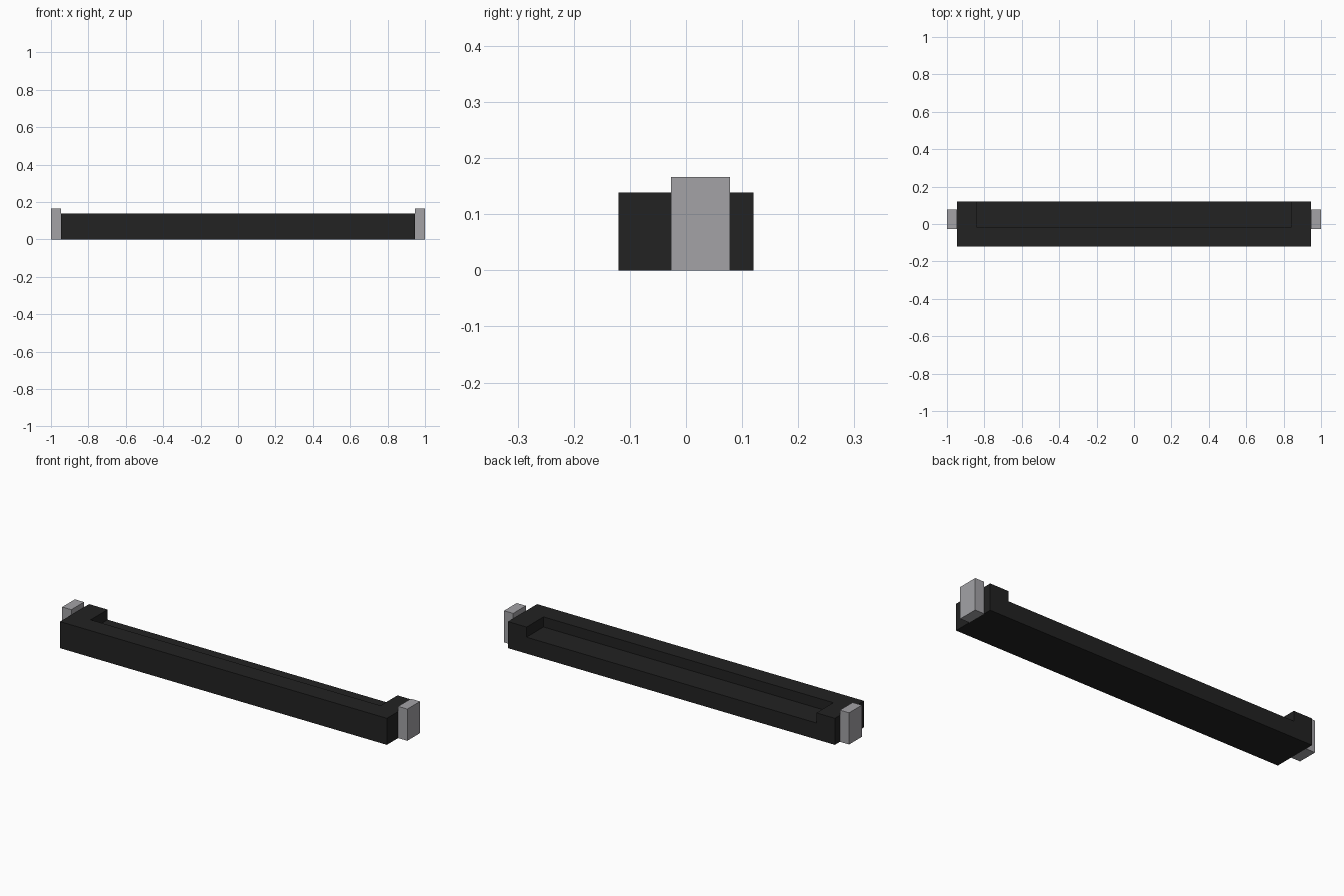
import bpy

default = bpy.data.objects.get("Cube")
if default:
    bpy.data.objects.remove(default, do_unlink=True)


def make_material(name, rgb):
    mat = bpy.data.materials.new(name)
    mat.use_nodes = True
    mat.diffuse_color = (*rgb, 1)
    mat.node_tree.nodes["Principled BSDF"].inputs["Base Color"].default_value = (*rgb, 1)
    return mat


def make_box(name, low, high, mat):
    """Axis-aligned box between two opposite corners."""
    centre = [(a + b) / 2 for a, b in zip(low, high)]
    bpy.ops.mesh.primitive_cube_add(size=1, location=centre)
    box = bpy.context.object
    box.name = name
    box.scale = [b - a for a, b in zip(low, high)]
    bpy.ops.object.transform_apply(location=True, rotation=False, scale=True)
    box.data.materials.append(mat)
    return box


black = make_material("black", (0.016, 0.016, 0.016))
grey = make_material("light grey", (0.366, 0.361, 0.38))

BODY_X = 0.947   # half length of the bar
BODY_Y = 0.12    # half depth of the bar
BODY_Z = 0.139   # height of the bar

# Long bar with a step cut into the top of its back, leaving a block at each end
body = make_box("bar_body", (-BODY_X, -BODY_Y, 0), (BODY_X, BODY_Y, BODY_Z), black)
cutter = make_box("step_cutter", (-0.84, -0.02, 0.086), (0.84, 0.2, 0.2), black)
cutter.hide_render = True

cut = body.modifiers.new("step", "BOOLEAN")
cut.operation = "DIFFERENCE"
cut.solver = "EXACT"
cut.object = cutter
bpy.context.view_layer.objects.active = body
bpy.ops.object.modifier_apply(modifier=cut.name)
bpy.data.objects.remove(cutter, do_unlink=True)

# Taller grey plates fixed to both ends
for name, x0, x1 in (("left_end_plate", BODY_X, 1), ("right_end_plate", -1, -BODY_X)):
    make_box(name, (x0, -0.027, 0), (x1, 0.078, 0.166), grey)
